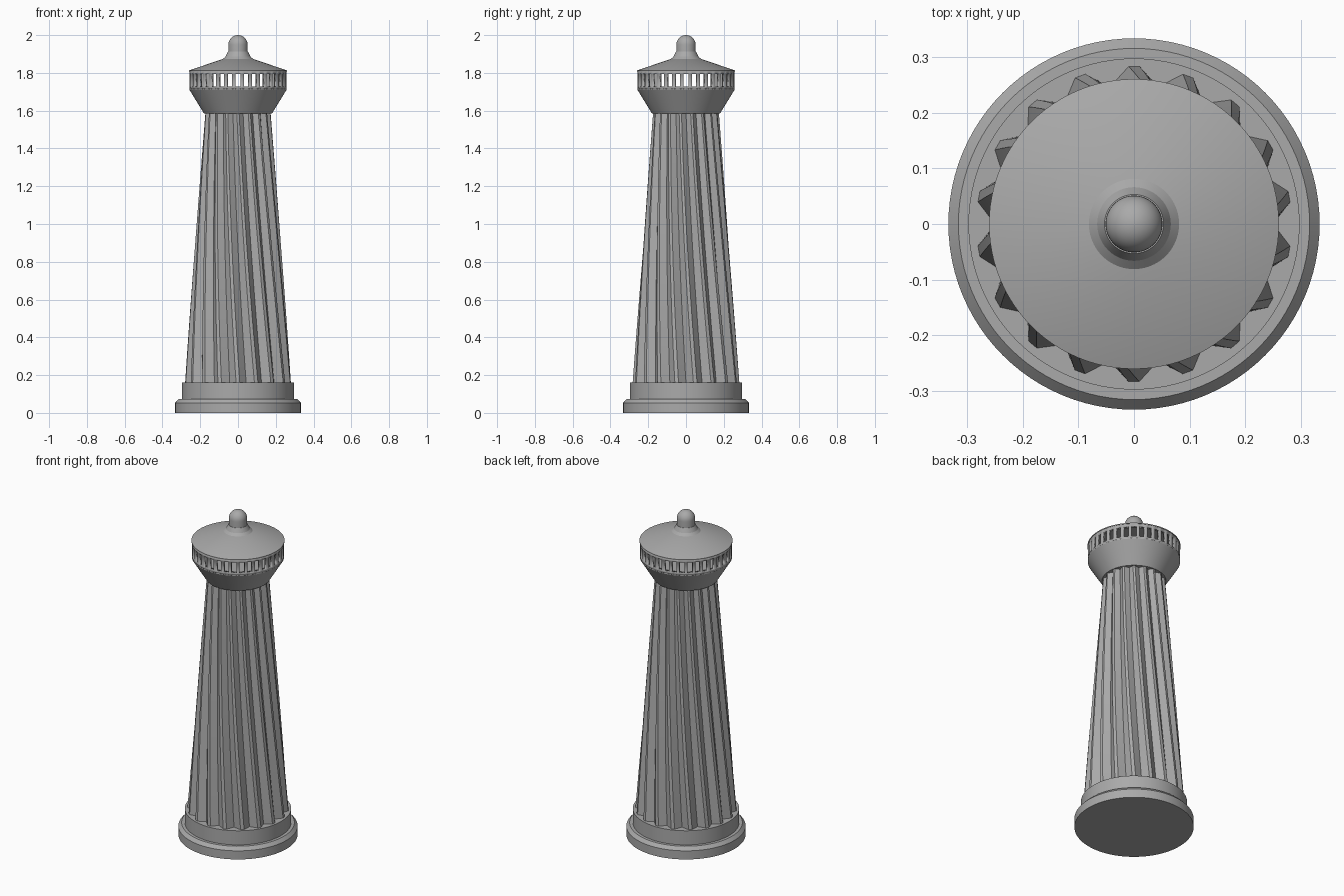
import bpy, bmesh
from math import cos, sin, pi, radians

cube = bpy.data.objects.get("Cube")
if cube:
    bpy.data.objects.remove(cube)

stone = bpy.data.materials.new("grey_stone")
stone.use_nodes = True
GREY = (0.4, 0.4, 0.4, 1)
stone.diffuse_color = GREY
stone.node_tree.nodes["Principled BSDF"].inputs["Base Color"].default_value = GREY


def finish(name, bm, angle=30):
    """Turn a bmesh into a stone object, smooth with sharp edges kept."""
    bmesh.ops.recalc_face_normals(bm, faces=bm.faces)
    mesh = bpy.data.meshes.new(name)
    bm.to_mesh(mesh)
    bm.free()
    mesh.materials.append(stone)
    obj = bpy.data.objects.new(name, mesh)
    bpy.context.collection.objects.link(obj)
    bpy.ops.object.select_all(action='DESELECT')
    obj.select_set(True)
    bpy.context.view_layer.objects.active = obj
    bpy.ops.object.shade_smooth_by_angle(angle=radians(angle))
    return obj


def loft(bm, rings):
    """Bridge closed rings of points in order and cap both ends."""
    loops = [[bm.verts.new(p) for p in ring] for ring in rings]
    n = len(loops[0])
    for low, high in zip(loops, loops[1:]):
        for i in range(n):
            j = (i + 1) % n
            bm.faces.new((low[i], low[j], high[j], high[i]))
    bm.faces.new(loops[0][::-1])
    bm.faces.new(loops[-1])


def circle(r, z, n=96):
    return [(r * cos(2 * pi * i / n), r * sin(2 * pi * i / n), z) for i in range(n)]


def turned(name, profile):
    bm = bmesh.new()
    loft(bm, [circle(r, z) for r, z in profile])
    return finish(name, bm, 20)


# Stepped base
turned("base_step", [(0.333, 0), (0.333, 0.053), (0.315, 0.073)])
turned("plinth", [(0.297, 0.07), (0.297, 0.16)])

# Tapered shaft with twisted ribs
RIBS, LEVELS, TWIST = 18, 24, radians(-20)
RIB = [(-10, 0.25), (-2, 0.283), (2, 0.283)]
bm = bmesh.new()
rings = []
for k in range(LEVELS + 1):
    t = k / LEVELS
    scale = 1 - 0.385 * t
    ring = []
    for i in range(RIBS):
        for offset, r in RIB:
            a = radians(i * 360 / RIBS + 10 + offset) + TWIST * t
            ring.append((r * scale * cos(a), r * scale * sin(a), 0.155 + 1.435 * t))
    rings.append(ring)
loft(bm, rings)
finish("twisted_shaft", bm, 15)

# Flared gallery under the lantern
turned("gallery_flare", [(0.18, 1.585), (0.258, 1.712), (0.258, 1.718)])

# Open lantern wall with a ring of windows
WINDOWS = 36
bm = bmesh.new()
step = 2 * pi / WINDOWS
angles = [i * step + side * 0.31 * step for i in range(WINDOWS) for side in (-1, 1)]
rows = [[bm.verts.new((0.258 * cos(a), 0.258 * sin(a), z)) for a in angles]
        for z in (1.715, 1.728, 1.794, 1.812)]
for row in range(3):
    for i in range(len(angles)):
        if row == 1 and i % 2 == 0:
            continue
        j = (i + 1) % len(angles)
        bm.faces.new((rows[row][i], rows[row][j], rows[row + 1][j], rows[row + 1][i]))
wall = finish("lantern_wall", bm)
solid = wall.modifiers.new("thickness", 'SOLIDIFY')
solid.thickness = 0.02
solid.offset = -1

# Conical roof, flared collar and domed finial
turned("roof", [(0.26, 1.808), (0.26, 1.813), (0.082, 1.873)])
turned("finial_collar", [(0.082, 1.872), (0.066, 1.886), (0.053, 1.912)])
dome = [(0.051 * cos(k * pi / 20), 1.949 + 0.051 * sin(k * pi / 20)) for k in range(10)]
turned("finial_dome", [(0.051, 1.908)] + dome + [(0.002, 2.0)])
